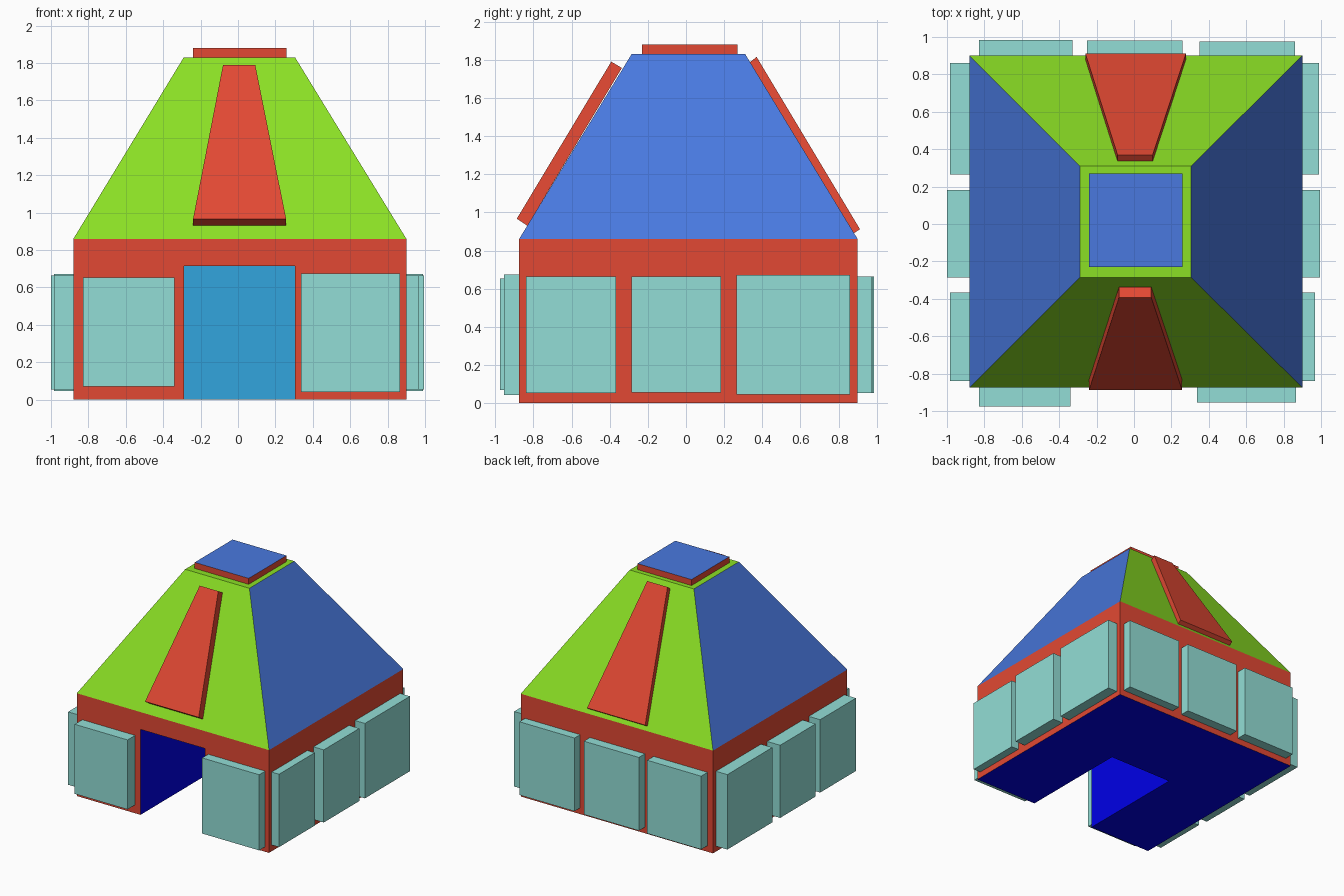
import bpy, bmesh

if "Cube" in bpy.data.objects:
    bpy.data.objects.remove(bpy.data.objects["Cube"])


def mat(name, rgb):
    m = bpy.data.materials.new(name)
    m.diffuse_color = (*rgb, 1)
    m.use_nodes = True
    m.node_tree.nodes["Principled BSDF"].inputs["Base Color"].default_value = m.diffuse_color
    return m


RED = mat("brick red", (0.76, 0.066, 0.033))
GREEN = mat("lime green", (0.26, 0.745, 0.018))
BLUE = mat("roof blue", (0.067, 0.19, 0.74))
TEAL = mat("pale teal", (0.29, 0.73, 0.67))
SKY = mat("door blue", (0.032, 0.375, 0.73))
DEEP = mat("deep blue", (0.0, 0.0, 1.0))


def mesh_object(name, verts, faces, mats, rule=None):
    """Flat-shaded object; rule(normal, centre) picks the material index."""
    bm = bmesh.new()
    vs = [bm.verts.new(v) for v in verts]
    for f in faces:
        bm.faces.new([vs[i] for i in f])
    bmesh.ops.recalc_face_normals(bm, faces=bm.faces)
    bm.normal_update()
    for f in bm.faces:
        f.material_index = rule(f.normal, f.calc_center_median()) if rule else 0
    me = bpy.data.meshes.new(name)
    bm.to_mesh(me)
    bm.free()
    for m in mats:
        me.materials.append(m)
    ob = bpy.data.objects.new(name, me)
    bpy.context.collection.objects.link(ob)
    return ob


HEXA = [(0, 1, 2, 3), (4, 5, 6, 7), (0, 1, 5, 4), (1, 2, 6, 5), (2, 3, 7, 6), (3, 0, 4, 7)]


def rect(x0, x1, y0, y1, z):
    return [(x0, y0, z), (x1, y0, z), (x1, y1, z), (x0, y1, z)]


def box(name, x, y, z, mats, rule=None):
    return mesh_object(name, rect(*x, *y, z[0]) + rect(*x, *y, z[1]), HEXA, mats, rule)


# Main dimensions
X0, X1, Y0, Y1, H = -0.88, 0.90, -0.875, 0.90, 0.86
D0, D1, DEPTH, DH = -0.29, 0.305, 0.09, 0.715

# Walls with an open doorway recess cut into the front
front = [(X0, 0), (D0, 0), (D0, DH), (D1, DH), (D1, 0), (X1, 0), (X1, H), (X0, H)]
verts = [(x, Y0, z) for x, z in front]
verts += [(x, DEPTH, z) for x, z in front[1:5]]                                # 8-11
verts += [(X0, Y1, 0), (X1, Y1, 0), (X1, Y1, H), (X0, Y1, H)]                  # 12-15
faces = [tuple(range(8)), (12, 13, 14, 15), (0, 7, 15, 12), (5, 6, 14, 13),
         (0, 1, 8, 11, 4, 5, 13, 12),
         (1, 2, 9, 8), (2, 3, 10, 9), (3, 4, 11, 10), (8, 9, 10, 11)]


def wall_rule(n, c):
    inside = D0 - 0.01 < c.x < D1 + 0.01 and Y0 + 0.1 < c.y < DEPTH + 0.01 and c.z < DH + 0.01
    if inside and abs(n.y) > 0.9:
        return 1
    return 2 if inside or abs(n.z) > 0.9 else 0


mesh_object("walls", verts, faces, [RED, SKY, DEEP], wall_rule)

# Hipped roof with a flat top: blue on the sides, green elsewhere
mesh_object("roof", rect(X0, X1, Y0, Y1, H) + rect(-0.29, 0.305, -0.285, 0.31, 1.83), HEXA,
            [GREEN, BLUE], lambda n, c: 1 if abs(n.x) > 0.5 else 0)

# Cap plate on the roof top
box("roof_cap", (-0.24, 0.26), (-0.23, 0.27), (1.83, 1.88),
    [RED, BLUE], lambda n, c: 1 if n.z > 0.9 else 0)


# Tapered slabs lying on the front and back slopes
def slab(name, profile, low, high):
    spans = [low, low, high, high]
    left = [(s[0], y, z) for s, (y, z) in zip(spans, profile)]
    right = [(s[1], y, z) for s, (y, z) in zip(spans, profile)]
    mesh_object(name, left + right, HEXA, [RED])


slab("front_roof_slab", [(-0.832, 0.93), (-0.887, 0.967), (-0.392, 1.79), (-0.336, 1.757)],
     (-0.24, 0.257), (-0.08, 0.092))
slab("back_roof_slab", [(0.858, 0.875), (0.912, 0.912), (0.37, 1.815), (0.333, 1.785)],
     (-0.26, 0.278), (-0.088, 0.10))

# Teal window panels: (start, end) along the wall, outer position, (bottom, top)
for i, (a, b, out, z) in enumerate([(-0.83, -0.34, -0.975, (0.07, 0.652)),
                                    (0.337, 0.865, -0.955, (0.042, 0.675))]):
    box(f"front_panel_{i}", (a, b), (out, Y0), z, [TEAL])
for i, (a, b, out) in enumerate([(-0.83, -0.33, 0.985), (-0.25, 0.26, 0.98), (0.35, 0.86, 0.975)]):
    box(f"back_panel_{i}", (a, b), (Y1, out), (0.052, 0.665), [TEAL])
for i, (a, b, left, right, z) in enumerate([(-0.84, -0.367, -0.985, 0.968, (0.053, 0.663)),
                                            (-0.287, 0.183, -1.0, 0.995, (0.055, 0.663)),
                                            (0.265, 0.86, -0.985, 0.99, (0.045, 0.672))]):
    box(f"right_panel_{i}", (X1, right), (a, b), z, [TEAL])
    box(f"left_panel_{i}", (left, X0), (a, b), z, [TEAL])
